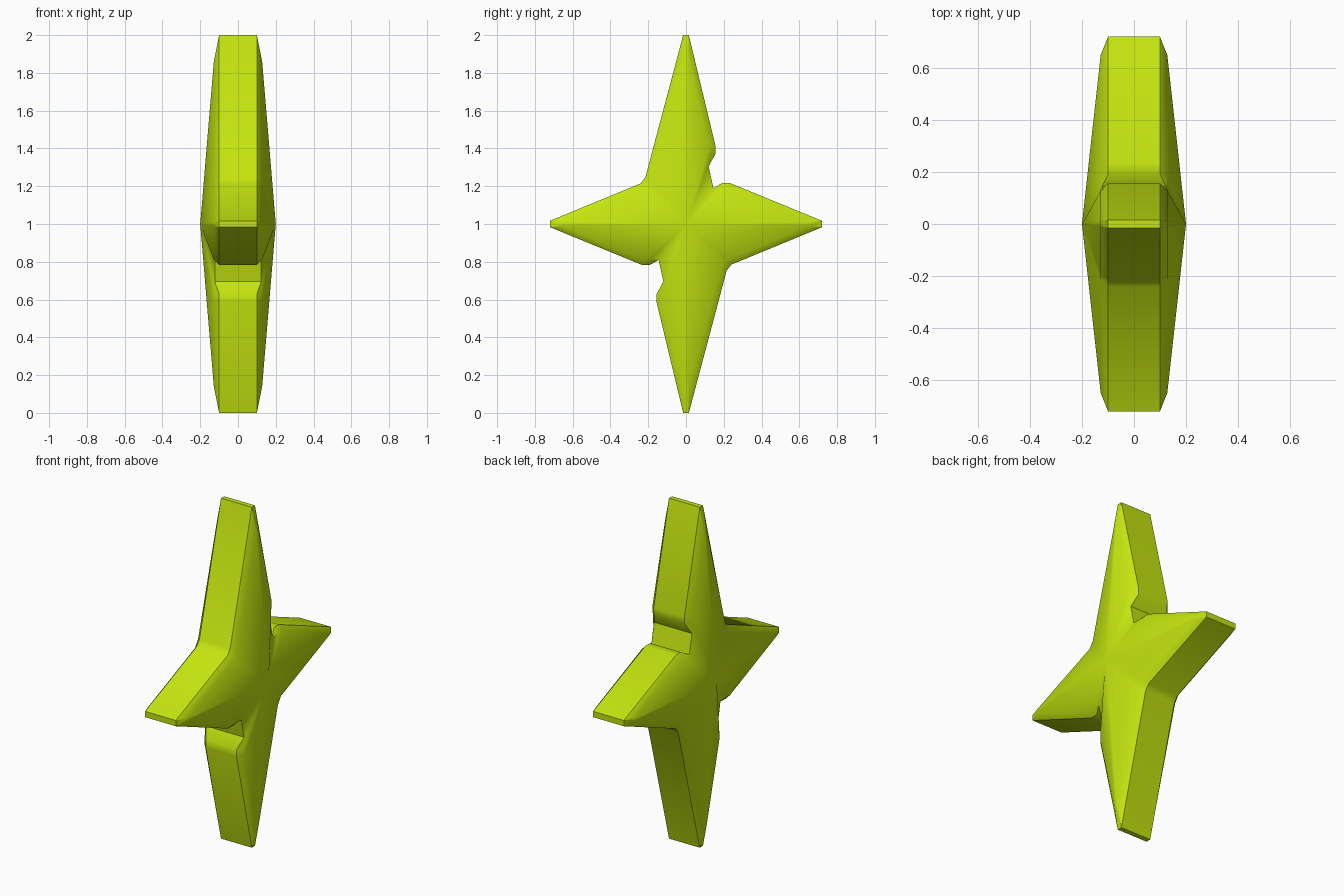
import bpy, bmesh

if "Cube" in bpy.data.objects:
    bpy.data.objects.remove(bpy.data.objects["Cube"])

# half outline, clockwise from the top tip: outer y, z, half-thickness, then inner rim y, z
half = [
    (-0.015, 2.00, 0.10, -0.012, 1.86),
    (0.015, 2.00, 0.10, 0.012, 1.86),
    (0.157, 1.41, 0.10, 0.127, 1.41),
    (0.155, 1.37, 0.10, 0.127, 1.375),
    (0.120, 1.305, 0.123, 0.115, 1.305),   # notch
    (0.145, 1.19, 0.123, 0.137, 1.19),
    (0.190, 1.216, 0.10, 0.190, 1.188),
    (0.235, 1.216, 0.10, 0.225, 1.188),
    (0.72, 1.017, 0.10, 0.65, 1.01),       # side tip
    (0.72, 0.983, 0.10, 0.65, 0.99),
    (0.240, 0.785, 0.10, 0.215, 0.81),     # plain inner corner
    (0.215, 0.752, 0.10, 0.188, 0.77),
]
# the other half is the same outline turned 180 degrees
outline = half + [(-a, 2 - b, t, -c, 2 - d) for a, b, t, c, d in half]
RIM, PEAK = 0.128, 0.20

bm = bmesh.new()
outer, inner, apex = {}, {}, {}
for s in (1, -1):
    outer[s] = [bm.verts.new((s * t, y, z)) for y, z, t, _, _ in outline]
    inner[s] = [bm.verts.new((s * RIM, y, z)) for _, _, _, y, z in outline]
    apex[s] = bm.verts.new((s * PEAK, 0, 1))

n = len(outline)
for i in range(n):
    j = (i + 1) % n
    # edge wall
    bm.faces.new((outer[1][i], outer[1][j], outer[-1][j], outer[-1][i]))
    for s in (1, -1):
        # bevel and sloping face up to the central peak
        bm.faces.new((outer[s][i], outer[s][j], inner[s][j], inner[s][i]))
        bm.faces.new((inner[s][i], inner[s][j], apex[s]))
bmesh.ops.recalc_face_normals(bm, faces=bm.faces)

mesh = bpy.data.meshes.new("four_point_star")
bm.to_mesh(mesh)
bm.free()
star = bpy.data.objects.new("four_point_star", mesh)
bpy.context.collection.objects.link(star)

mat = bpy.data.materials.new("lime")
mat.diffuse_color = (0.55, 0.78, 0.005, 1)
mat.use_nodes = True
mat.node_tree.nodes["Principled BSDF"].inputs["Base Color"].default_value = mat.diffuse_color
mesh.materials.append(mat)

bpy.context.view_layer.objects.active = star
star.select_set(True)
bpy.ops.object.shade_smooth_by_angle(angle=0.6)
